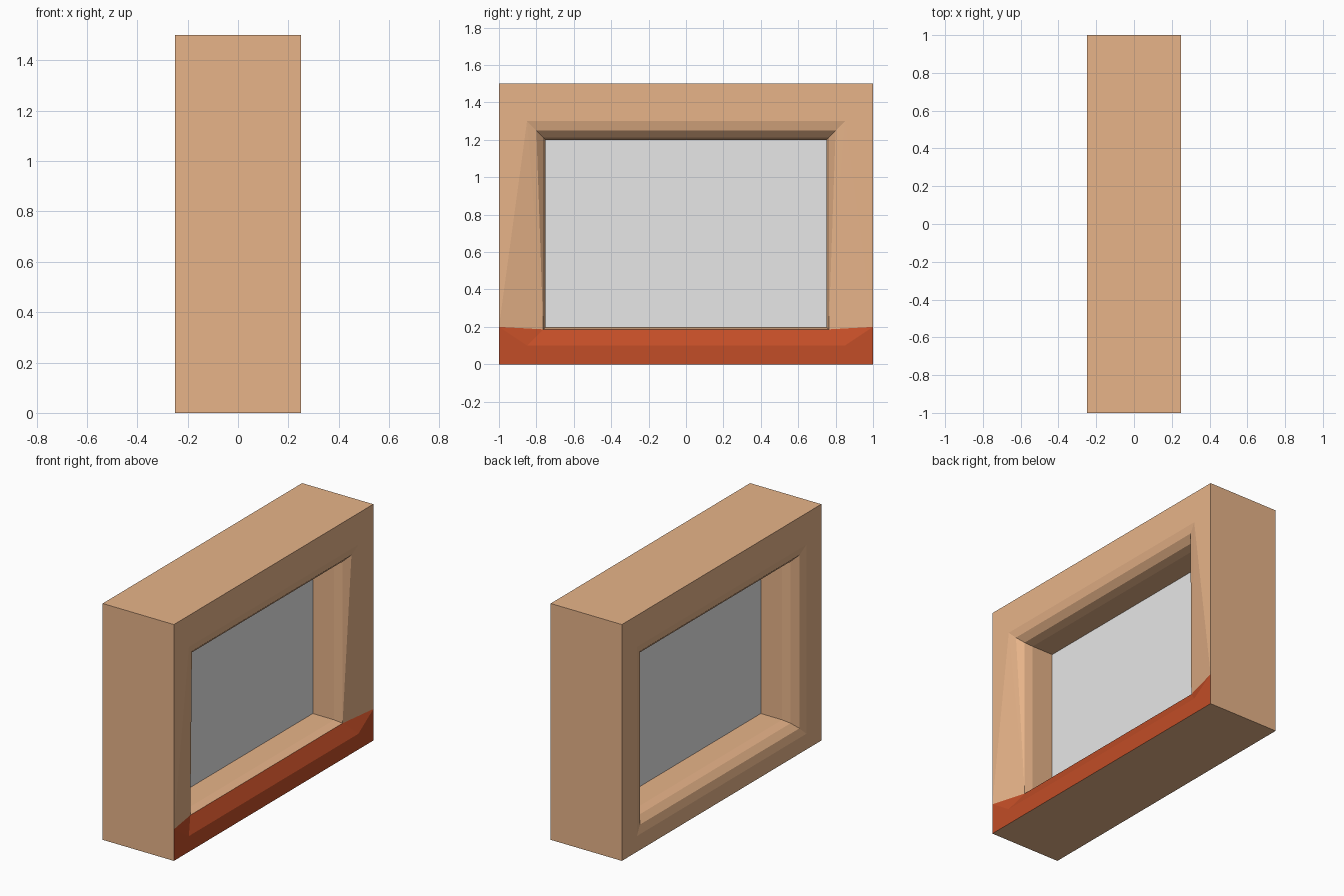
import bpy, bmesh, math

if "Cube" in bpy.data.objects:
    bpy.data.objects.remove(bpy.data.objects["Cube"])


def material(name, rgb):
    m = bpy.data.materials.new(name)
    m.diffuse_color = (*rgb, 1)
    m.use_nodes = True
    m.node_tree.nodes["Principled BSDF"].inputs["Base Color"].default_value = m.diffuse_color
    return m


def make_object(name, bm, mats):
    me = bpy.data.meshes.new(name)
    bm.to_mesh(me)
    bm.free()
    for m in mats:
        me.materials.append(m)
    ob = bpy.data.objects.new(name, me)
    bpy.context.collection.objects.link(ob)
    return ob


tan = material("tan_wood", (0.80, 0.455, 0.25))
red = material("rust_red", (0.54, 0.075, 0.02))
grey = material("pale_grey", (0.8, 0.8, 0.8))

D, W, H = 0.25, 1.0, 1.5          # half depth, half width, height
R = 0.1                           # rounding of the opening edge


def rect(x, y, lo, hi):
    return [(x, -y, lo), (x, y, lo), (x, y, hi), (x, -y, hi)]


def ring(side, k):
    """Opening loop k (0..3) of the quarter-round edge."""
    a = math.radians(30 * k)
    s = R * math.sin(a)
    return rect(side * (D - R + R * math.cos(a)), 0.85 - s, 0.1 + s, 1.3 - s)


bm = bmesh.new()


def face(pts, mat=0):
    clean = [p for i, p in enumerate(pts) if p != pts[i - 1]]
    if len(clean) > 2:
        f = bm.faces.new([bm.verts.new(p) for p in clean])
        f.material_index = mat


def bridge(a, b):
    for i in range(4):
        j = (i + 1) % 4
        if a[i] == b[i] and a[j] == b[j]:
            continue
        face([a[i], a[j], b[j], b[i]])


# rounded opening, with the lower lip of the +x side cut away for the sill
back = [ring(-1, k) for k in range(4)]
front = [ring(1, k) for k in range(4)]
lip = front[0][:2]
corner = front[2][:2]
for k in (0, 1):
    front[k] = corner + front[k][2:]
for loops in (back, front):
    for a, b in zip(loops, loops[1:]):
        bridge(a, b)
bridge(front[3], back[3])

# outer faces
bridge(rect(-D, W, 0, H), back[0])
for z in (0, H):
    face([(-D, -W, z), (D, -W, z), (D, W, z), (-D, W, z)])
for y in (-W, W):
    face([(-D, y, 0), (D, y, 0), (D, y, 0.2), (D, y, 1.2), (D, y, H), (-D, y, H)])

# +x face: header and jambs
face([(D, -W, 1.2), (D, -W, H), (D, W, H), (D, W, 1.2), front[0][2], front[0][3]])
for y, lo, hi in ((-W, corner[0], front[0][3]), (W, corner[1], front[0][2])):
    face([(D, y, 0.2), (D, y, 1.2), hi])
    face([(D, y, 0.2), hi, lo])

# red sill: flat front, sloping top and end triangles
face([(D, -W, 0), (D, W, 0), (D, W, 0.2), lip[1], lip[0], (D, -W, 0.2)], 1)
face([lip[0], lip[1], corner[1], corner[0]], 1)
face([(D, -W, 0.2), lip[0], corner[0]], 1)
face([(D, W, 0.2), lip[1], corner[1]], 1)

bmesh.ops.remove_doubles(bm, verts=bm.verts, dist=1e-4)
bmesh.ops.recalc_face_normals(bm, faces=bm.faces)
make_object("window_frame", bm, [tan, red])

# glass pane in the middle of the opening
bm = bmesh.new()
bm.faces.new([bm.verts.new(p) for p in rect(0, 0.75, 0.2, 1.2)])
make_object("glass_pane", bm, [grey])
